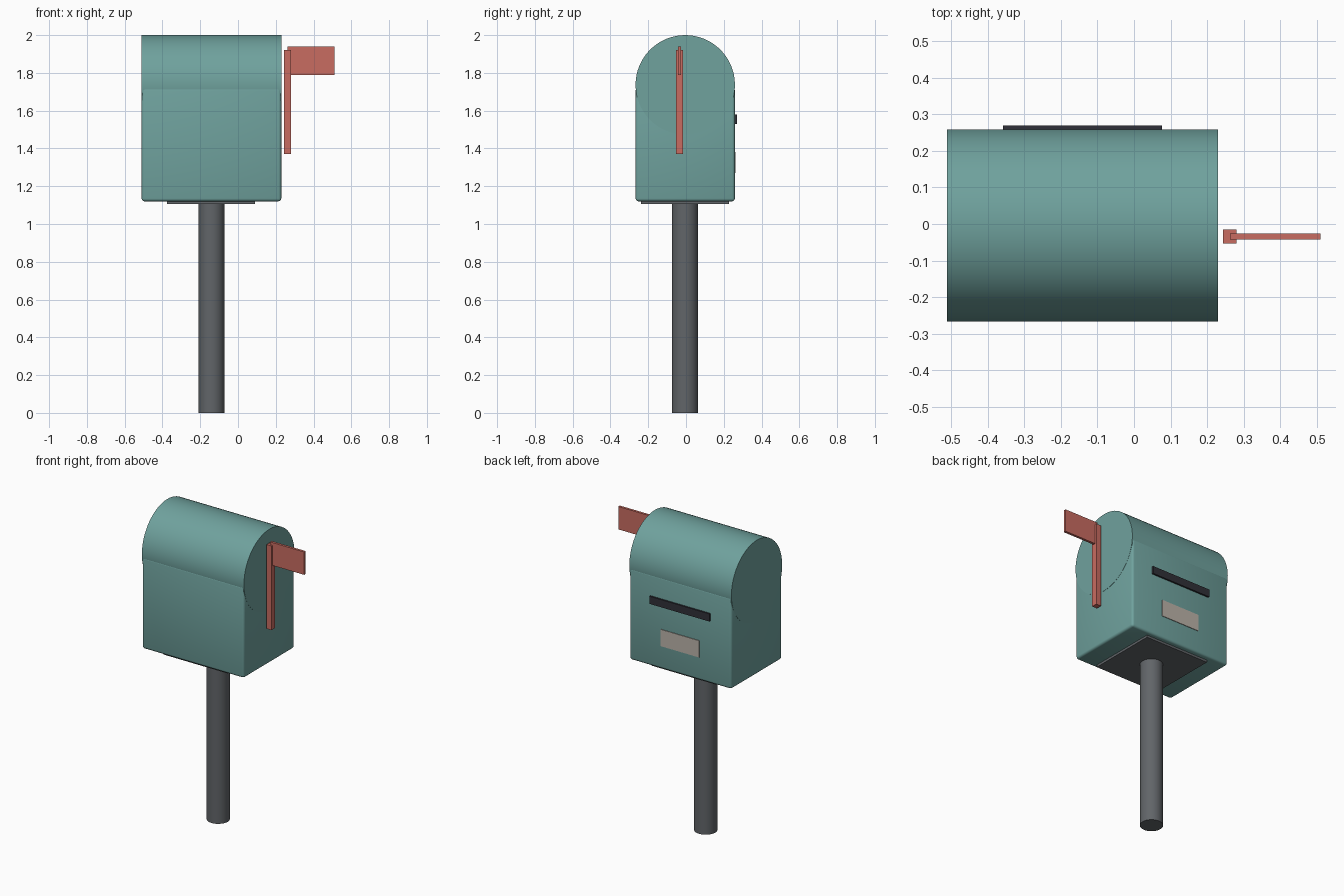
import bpy
import math

if "Cube" in bpy.data.objects:
    bpy.data.objects.remove(bpy.data.objects["Cube"])


def material(name, rgb):
    mat = bpy.data.materials.new(name)
    mat.diffuse_color = (*rgb, 1)
    mat.use_nodes = True
    mat.node_tree.nodes["Principled BSDF"].inputs["Base Color"].default_value = mat.diffuse_color
    return mat


TEAL = material("teal_paint", (0.16, 0.36, 0.34))
RED = material("red_paint", (0.58, 0.15, 0.12))
STEEL = material("dark_steel", (0.12, 0.13, 0.14))
BLACK = material("slot_black", (0.03, 0.03, 0.04))
BEIGE = material("label_beige", (0.50, 0.45, 0.40))


def finish(obj, name, mat):
    obj.name = name
    obj.data.materials.append(mat)
    bpy.ops.object.shade_smooth_by_angle(angle=math.radians(40))
    return obj


def box(name, x, y, z, mat, bevel=0):
    """Box given by its (min, max) range on each axis."""
    bpy.ops.mesh.primitive_cube_add(size=1, location=[(a + b) / 2 for a, b in (x, y, z)])
    obj = bpy.context.object
    obj.scale = [b - a for a, b in (x, y, z)]
    bpy.ops.object.transform_apply(location=False, rotation=False, scale=True)
    if bevel:
        mod = obj.modifiers.new("bevel", 'BEVEL')
        mod.width = bevel
        mod.segments = 3
        bpy.ops.object.modifier_apply(modifier=mod.name)
    return finish(obj, name, mat)


def cylinder(name, radius, depth, location, mat, rotation=(0, 0, 0)):
    bpy.ops.mesh.primitive_cylinder_add(vertices=64, radius=radius, depth=depth,
                                        location=location, rotation=rotation)
    return finish(bpy.context.object, name, mat)


# Post and mounting plate
cylinder("post", 0.069, 1.11, (-0.14, -0.005, 0.555), STEEL)
box("mounting_plate", (-0.375, 0.09), (-0.237, 0.228), (1.105, 1.13), STEEL)

# Letter box body with a full round barrel as its roof
box("body", (-0.51, 0.229), (-0.267, 0.259), (1.12, 1.722), TEAL, bevel=0.015)
cylinder("barrel_roof", 0.263, 0.741, (-0.1405, -0.004, 1.737), TEAL, (0, math.pi / 2, 0))

# Mail slot and label on the rear face
box("mail_slot", (-0.358, 0.077), (0.245, 0.27), (1.53, 1.58), BLACK)
box("label", (-0.28, 0.0), (0.245, 0.263), (1.27, 1.38), BEIGE)

# Signal flag on the right side
box("flag_arm", (0.244, 0.28), (-0.053, -0.015), (1.37, 1.922), RED)
box("flag", (0.262, 0.51), (-0.042, -0.026), (1.79, 1.94), RED)
